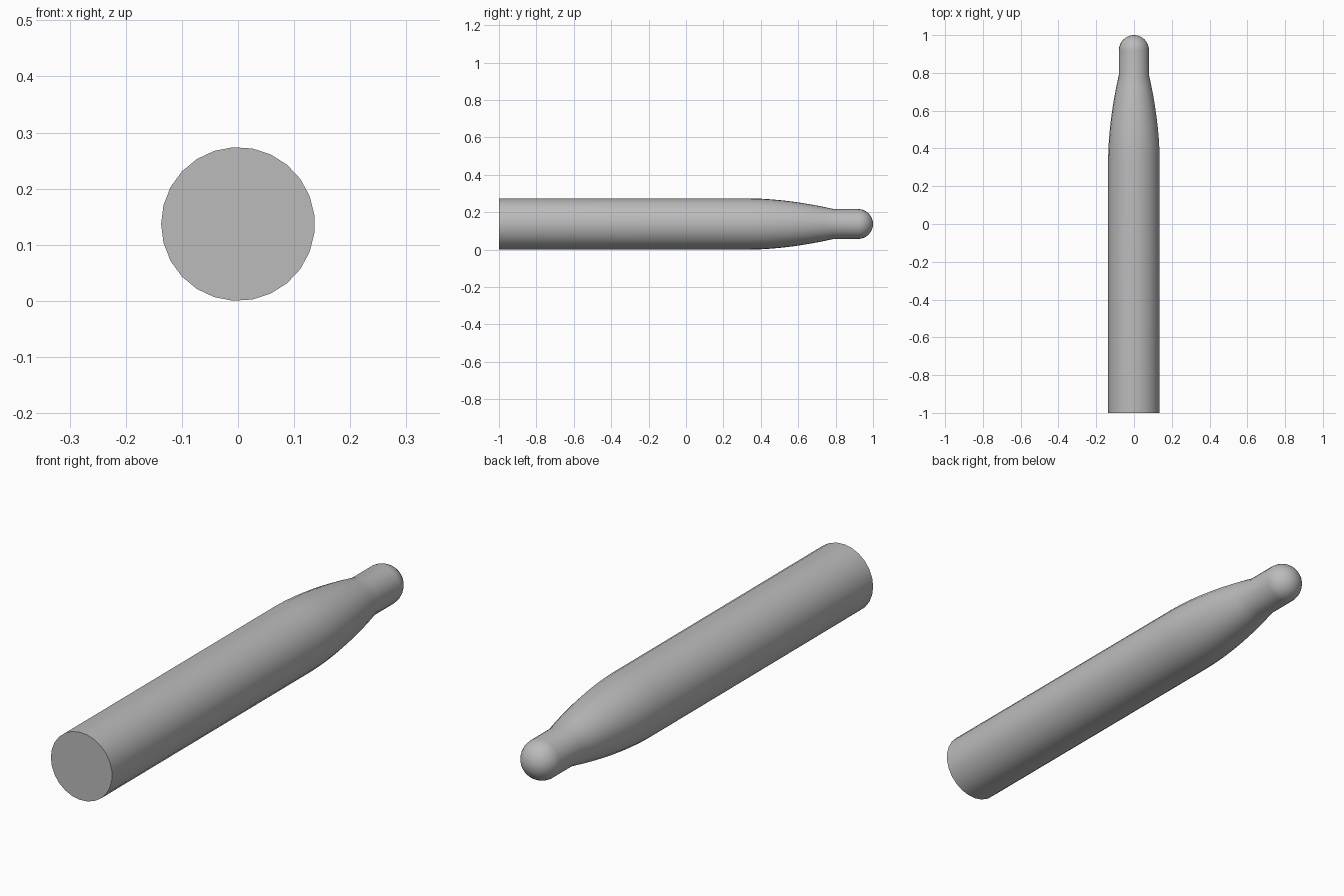
import bpy, bmesh
from math import pi, sin, cos, radians

cube = bpy.data.objects.get("Cube")
if cube:
    bpy.data.objects.remove(cube, do_unlink=True)

SIDES = 25
BODY_R, TIP_R = 0.137, 0.08
TAPER_START, TAPER_END = 0.34, 0.79

grey = bpy.data.materials.new("plain grey")
grey.use_nodes = True
colour = (0.5, 0.5, 0.5, 1)
grey.diffuse_color = colour
grey.node_tree.nodes["Principled BSDF"].inputs["Base Color"].default_value = colour

# Profile as (y, radius): straight body, curved taper, neck, round tip
profile = [(-1, BODY_R)]
for i in range(9):
    t = i / 8
    profile.append((TAPER_START + (TAPER_END - TAPER_START) * t,
                    BODY_R - (BODY_R - TIP_R) * t ** 1.8))
for i in range(8):
    a = i / 8 * pi / 2
    profile.append((1 - TIP_R + TIP_R * sin(a), TIP_R * cos(a)))

# Rings of the turned shape, joined by quads
bm = bmesh.new()
rings = []
for y, r in profile:
    angles = [pi - 2 * pi * k / SIDES for k in range(SIDES)]
    rings.append([bm.verts.new((r * cos(a), y, BODY_R + r * sin(a))) for a in angles])
for lower, upper in zip(rings, rings[1:]):
    for k in range(SIDES):
        n = (k + 1) % SIDES
        bm.faces.new((lower[k], lower[n], upper[n], upper[k]))

# Flat end and closed round tip
bm.faces.new(rings[0])
pole = bm.verts.new((0, 1, BODY_R))
for k in range(SIDES):
    bm.faces.new((rings[-1][k], rings[-1][(k + 1) % SIDES], pole))
bmesh.ops.recalc_face_normals(bm, faces=bm.faces)

mesh = bpy.data.meshes.new("tapered_rod")
bm.to_mesh(mesh)
bm.free()
mesh.materials.append(grey)
rod = bpy.data.objects.new("tapered_rod", mesh)
bpy.context.collection.objects.link(rod)

# Smooth sides with a crisp flat end
bpy.ops.object.select_all(action='DESELECT')
rod.select_set(True)
bpy.context.view_layer.objects.active = rod
bpy.ops.object.shade_smooth_by_angle(angle=radians(40))
